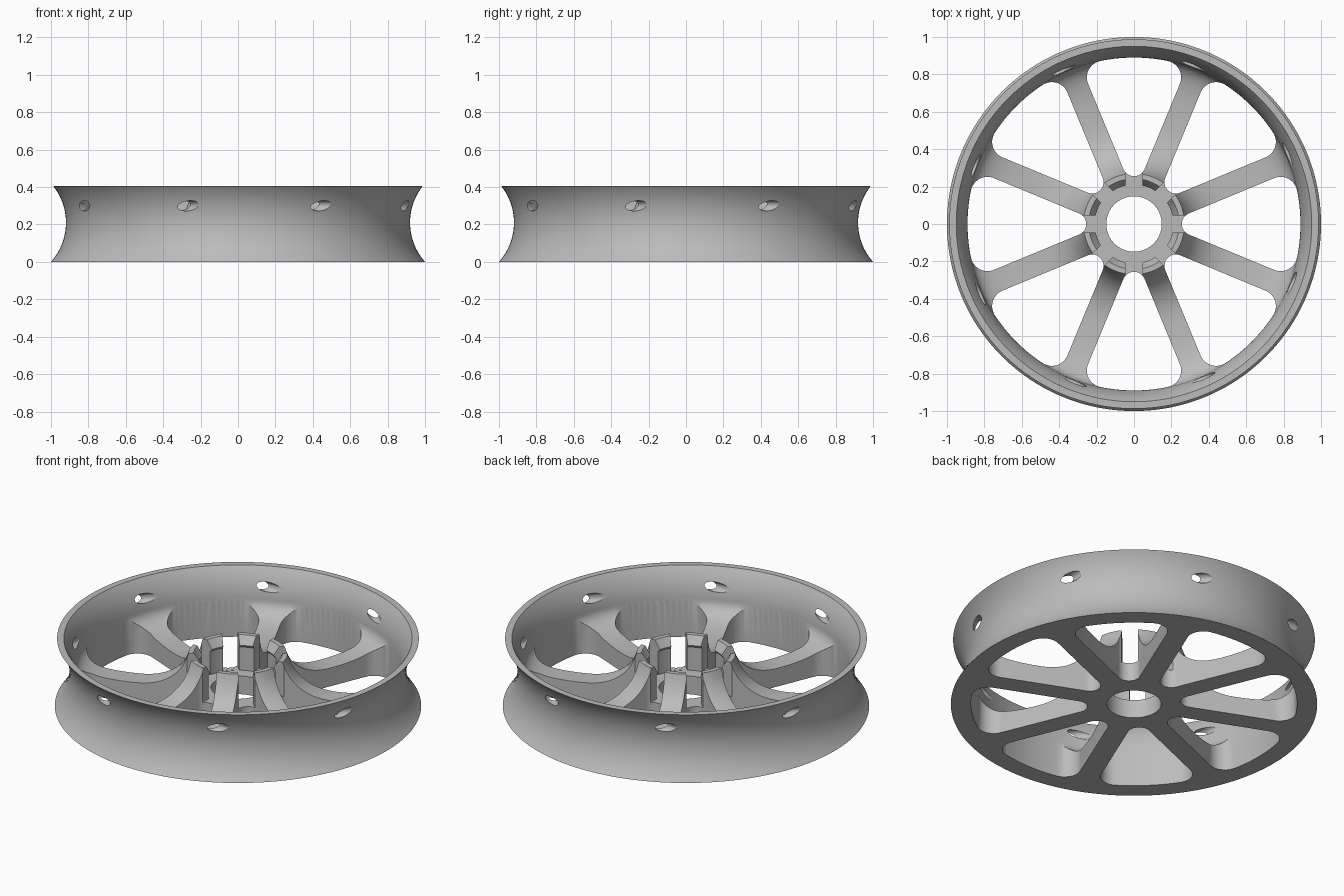
import bpy, bmesh
from math import sin, cos, asin, radians, sqrt, pi
from mathutils import Matrix, Vector
from mathutils.geometry import interpolate_bezier

cube = bpy.data.objects.get("Cube")
if cube:
    bpy.data.objects.remove(cube, do_unlink=True)

HEIGHT, WAIST, TREAD_R, WALL = 0.405, 0.21, 0.3156, 0.03
FLOOR, SPOKES, HALF_SPOKE = 0.11, 8, 0.06
STEP = 2 * pi / SPOKES

grey = bpy.data.materials.new("light grey")
grey.use_nodes = True
colour = (0.5, 0.5, 0.5, 1)
grey.diffuse_color = colour
grey.node_tree.nodes["Principled BSDF"].inputs["Base Color"].default_value = colour


def make_object(name, bm):
    bmesh.ops.recalc_face_normals(bm, faces=bm.faces)
    mesh = bpy.data.meshes.new(name)
    bm.to_mesh(mesh)
    bm.free()
    obj = bpy.data.objects.new(name, mesh)
    bpy.context.collection.objects.link(obj)
    return obj


def revolve(name, profile, steps=160):
    bm = bmesh.new()
    rings = []
    for i in range(steps):
        a = 2 * pi * i / steps
        rings.append([bm.verts.new((r * cos(a), r * sin(a), z)) for r, z in profile])
    for i in range(steps):
        p, q = rings[i], rings[(i + 1) % steps]
        for j in range(len(profile)):
            k = (j + 1) % len(profile)
            bm.faces.new((p[j], q[j], q[k], p[k]))
    return make_object(name, bm)


def prism(bm, outline, z0, z1, angle):
    """Extrude a flat outline and turn it about the axle."""
    turn = Matrix.Rotation(angle, 3, "Z")
    low = [bm.verts.new(turn @ Vector((x, y, z0))) for x, y in outline]
    high = [bm.verts.new(turn @ Vector((x, y, z1))) for x, y in outline]
    bm.faces.new(low[::-1])
    bm.faces.new(high)
    for i in range(len(low)):
        k = (i + 1) % len(low)
        bm.faces.new((low[i], low[k], high[k], high[i]))


def arc(cx, cy, r, a0, a1, n):
    return [(cx + r * cos(a0 + (a1 - a0) * i / n),
             cy + r * sin(a0 + (a1 - a0) * i / n)) for i in range(n + 1)]


def tread(z, radius, waist):
    return waist + TREAD_R - sqrt(radius ** 2 - (z - WAIST) ** 2) + radius - TREAD_R


def bezier(a, b, c, d, n):
    pts = interpolate_bezier(*[Vector((*p, 0)) for p in (a, b, c, d)], n)
    return [(p.x, p.y) for p in pts]


# Cross-section: concave tread, inner bowl, spoke dish, clip hook, bearing seat, bore
outer = [(tread(HEIGHT * i / 24, TREAD_R, 0.92), HEIGHT * i / 24) for i in range(25)]
bowl = [(tread(z, TREAD_R + WALL, 0.92 - WALL), z)
        for z in [HEIGHT - (HEIGHT - 0.215) * i / 12 for i in range(13)]]
dish = bezier((0.89, 0.215), (0.875, 0.14), (0.76, FLOOR), (0.56, FLOOR), 16)[1:]
rise = bezier((0.56, FLOOR), (0.42, FLOOR), (0.31, 0.17), (0.27, 0.315), 16)[1:]
hub = [(0.242, 0.315), (0.21, 0.265), (0.222, 0.25), (0.222, FLOOR),
       (0.148, FLOOR), (0.148, 0)]
wheel = revolve("spoked_wheel_rim", outer + bowl + dish + rise + hub)
wheel.data.materials.append(grey)

# Rounded wedge openings between the spokes
half = STEP / 2
side = half + pi / 2
tip_gap, fillet, rim_r = 0.16, 0.09, 0.89
tip_x = HALF_SPOKE / sin(half) + tip_gap
corner_r = rim_r - fillet
corner_a = half - asin((HALF_SPOKE + fillet) / corner_r)
wedge = arc(tip_x, 0, tip_gap * sin(half), pi, side, 8)
wedge += arc(corner_r * cos(corner_a), corner_r * sin(corner_a), fillet, side, corner_a, 12)
wedge += arc(0, 0, rim_r, corner_a, 0, 6)[1:]
wedge += [(x, -y) for x, y in wedge[-2:0:-1]]
bm = bmesh.new()
for i in range(SPOKES):
    prism(bm, wedge, -0.1, 0.6, i * STEP)
openings = make_object("opening_cutter", bm)

# Slots that part the bearing clips
bm = bmesh.new()
slot = [(0.19, -0.045), (0.33, -0.045), (0.33, 0.045), (0.19, 0.045)]
for i in range(SPOKES):
    prism(bm, slot, FLOOR + 0.001, 0.6, i * STEP)
slots = make_object("slot_cutter", bm)

# Slanted round holes through the rim wall
bm = bmesh.new()
for i in range(SPOKES):
    place = (Matrix.Rotation(i * STEP, 4, "Z") @ Matrix.Translation((-0.82, -0.4, 0.3))
             @ Matrix.Rotation(radians(90), 4, "X"))
    bmesh.ops.create_cone(bm, cap_ends=True, segments=24, radius1=0.0275,
                          radius2=0.0275, depth=0.5, matrix=place)
holes = make_object("hole_cutter", bm)

for cutter in (openings, slots, holes):
    cutter.hide_render = True
    mod = wheel.modifiers.new(cutter.name, "BOOLEAN")
    mod.operation = "DIFFERENCE"
    mod.solver = "EXACT"
    mod.object = cutter

# Bake the cuts and shade
deps = bpy.context.evaluated_depsgraph_get()
wheel.data = bpy.data.meshes.new_from_object(wheel.evaluated_get(deps))
wheel.modifiers.clear()
for cutter in (openings, slots, holes):
    bpy.data.objects.remove(cutter, do_unlink=True)
bpy.ops.object.select_all(action="DESELECT")
wheel.select_set(True)
bpy.context.view_layer.objects.active = wheel
bpy.ops.object.shade_smooth_by_angle(angle=radians(30))
